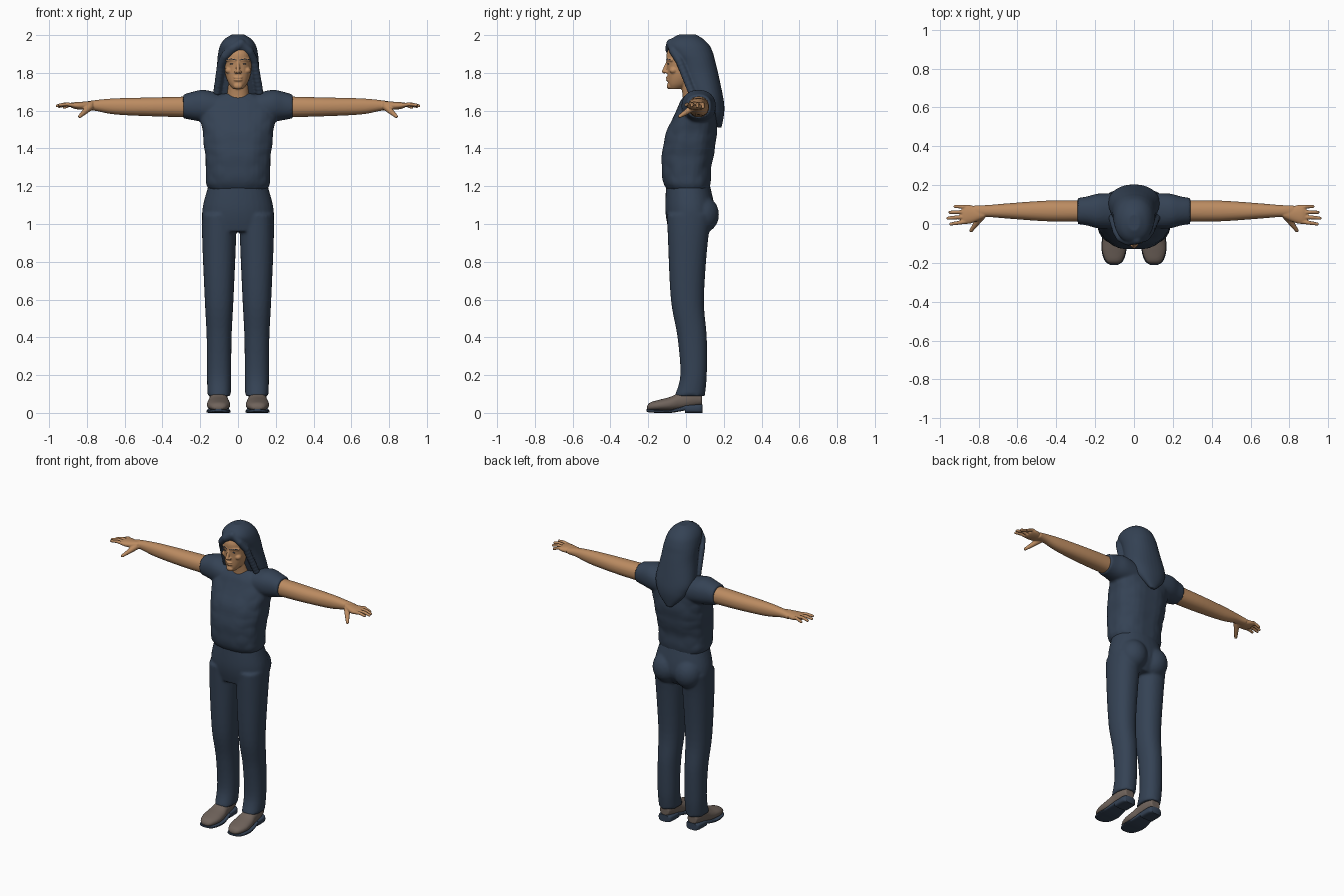
import bpy, bmesh, math
from mathutils import Matrix, Vector

cube = bpy.data.objects.get("Cube")
if cube:
    bpy.data.objects.remove(cube, do_unlink=True)


def material(name, red, green, blue):
    colour = (red, green, blue, 1)
    mat = bpy.data.materials.new(name)
    mat.use_nodes = True
    mat.diffuse_color = colour
    mat.node_tree.nodes["Principled BSDF"].inputs["Base Color"].default_value = colour
    return mat


navy = material("navy_cloth", red=.035, green=.055, blue=.09)
skin = material("warm_skin", red=.5, green=.26, blue=.12)
leather = material("taupe_leather", red=.16, green=.125, blue=.105)


def ring(at, half, low, high):
    """Cross-section: place along the axis, half width, and span in the other direction."""
    return Vector((at, half, low, high))


def blend(before, start, end, after, t):
    """Smooth curve from start to end, shaped by the neighbours on each side."""
    slope_in, slope_out = (end - before) / 2, (after - start) / 2
    ease = t * t * (3 - 2 * t)
    return (start.lerp(end, ease) + slope_in * t * (1 - t) ** 2
            - slope_out * (1 - t) * t ** 2)


def loft(bm, axis, rings, middle=0, power=2.2, fold=0, steps=5, sides=32):
    """Closed skin through the rings, whose width is centred on middle."""
    padded = [rings[0], *rings, rings[-1]]
    dense = [blend(*padded[i:i + 4], s / steps)
             for i in range(len(rings) - 1) for s in range(steps)]
    loops = []
    for at, half, low, high in dense + [rings[-1]]:
        loop = []
        for k in range(sides):
            angle = math.tau * k / sides
            ripple = 1 + fold * math.sin(5 * angle + 22 * at) * math.sin(3 * angle - 31 * at)
            across, along = (math.copysign(abs(wave) ** (2 / power), wave) * ripple
                             for wave in (math.cos(angle), math.sin(angle)))
            co = [middle + across * half, (low + high + along * (high - low)) / 2]
            co.insert("xyz".index(axis), at)
            loop.append(bm.verts.new(co))
        loops.append(loop)
    for first, second in zip(loops, loops[1:]):
        for k in range(sides):
            bm.faces.new((first[k - 1], first[k], second[k], second[k - 1]))
    bm.faces.new(loops[0])
    bm.faces.new(loops[-1])


def ball(bm, centre, radii, detail=3):
    bmesh.ops.create_icosphere(bm, subdivisions=detail, radius=1,
                               matrix=Matrix.Translation(centre) @ Matrix.Diagonal((*radii, 1)))


def stroke(bm, points, start, end, steps=8):
    """Tapering rounded strand along a polyline."""
    total = (len(points) - 1) * steps
    for n in range(total + 1):
        i = min(n // steps, len(points) - 2)
        centre = Vector(points[i]).lerp(Vector(points[i + 1]), n / steps - i)
        ball(bm, centre, [start + (end - start) * n / total] * 3, detail=2)


def finish(name, bm, mat, voxel=0, mirror=True):
    bmesh.ops.recalc_face_normals(bm, faces=bm.faces)
    mesh = bpy.data.meshes.new(name)
    bm.to_mesh(mesh)
    bm.free()
    mesh.materials.append(mat)
    obj = bpy.data.objects.new(name, mesh)
    bpy.context.collection.objects.link(obj)
    if mirror:
        obj.modifiers.new("Mirror", "MIRROR").use_mirror_merge = False
    if voxel:
        fuse = obj.modifiers.new("Fuse", "REMESH")
        fuse.mode, fuse.voxel_size, fuse.use_smooth_shade = "VOXEL", voxel, True
        soften = obj.modifiers.new("Soften", "SMOOTH")
        soften.factor, soften.iterations = .5, 3
    else:
        bpy.ops.object.select_all(action="DESELECT")
        obj.select_set(True)
        bpy.context.view_layer.objects.active = obj
        bpy.ops.object.shade_smooth_by_angle(angle=math.radians(40))


# Trousers: hips, buttocks and mirrored legs fused together
bm = bmesh.new()
loft(bm, "z", [ring(at=1.21, half=.155, low=-.105, high=.125),
               ring(at=1.1, half=.185, low=-.11, high=.15),
               ring(at=1.03, half=.19, low=-.105, high=.15),
               ring(at=.96, half=.18, low=-.09, high=.11)])
ball(bm, (.08, .085, 1.05), (.09, .09, .1))
loft(bm, "z", [ring(at=1.05, half=.09, low=-.1, high=.14),
               ring(at=.9, half=.089, low=-.095, high=.115),
               ring(at=.6, half=.076, low=-.08, high=.095),
               ring(at=.4, half=.066, low=-.045, high=.11),
               ring(at=.2, half=.064, low=-.03, high=.11),
               ring(at=.09, half=.062, low=-.06, high=.1)], middle=.1)
finish("trousers", bm, navy, voxel=.009)

# Shirt: loose torso with short sleeves
bm = bmesh.new()
loft(bm, "z", [ring(at=1.18, half=.15, low=-.1, high=.125),
               ring(at=1.22, half=.17, low=-.12, high=.13),
               ring(at=1.3, half=.17, low=-.13, high=.135),
               ring(at=1.4, half=.18, low=-.125, high=.155),
               ring(at=1.5, half=.19, low=-.1, high=.165),
               ring(at=1.6, half=.2, low=-.05, high=.16),
               ring(at=1.65, half=.17, low=-.03, high=.15),
               ring(at=1.69, half=.09, low=0, high=.13)], power=2.4, fold=.025)
loft(bm, "x", [ring(at=.09, half=.09, low=1.53, high=1.69),
               ring(at=.18, half=.09, low=1.54, high=1.71),
               ring(at=.24, half=.075, low=1.55, high=1.7),
               ring(at=.29, half=.067, low=1.56, high=1.685)], middle=.067)
finish("shirt", bm, navy, voxel=.008)

# Arms, palms, fingers and thumbs
bm = bmesh.new()
loft(bm, "x", [ring(at=.26, half=.055, low=1.565, high=1.675),
               ring(at=.45, half=.053, low=1.57, high=1.67),
               ring(at=.65, half=.039, low=1.58, high=1.665),
               ring(at=.76, half=.03, low=1.6, high=1.655),
               ring(at=.82, half=.03, low=1.605, high=1.645)], middle=.067)
loft(bm, "x", [ring(at=.77, half=.02, low=1.605, high=1.65),
               ring(at=.83, half=.044, low=1.605, high=1.647),
               ring(at=.865, half=.05, low=1.61, high=1.645),
               ring(at=.885, half=.045, low=1.617, high=1.64)], middle=.05)
for i, reach in enumerate((.943, .957, .947, .92)):
    root, tip = .012 + .025 * i, .03 * i
    stroke(bm, [(.865, root, 1.628), (reach - .04, (root + tip) / 2, 1.634),
                (reach, tip, 1.63 - .004 * i)], start=.012, end=.009)
stroke(bm, [(.785, .04, 1.62), (.81, .005, 1.595), (.838, -.033, 1.57)], start=.021, end=.01)
finish("arms", bm, skin, voxel=.004)

# Head and neck with facial features
bm = bmesh.new()
loft(bm, "z", [ring(at=1.714, half=.025, low=-.085, high=-.03),
               ring(at=1.74, half=.047, low=-.095, high=.02),
               ring(at=1.78, half=.064, low=-.098, high=.06),
               ring(at=1.83, half=.073, low=-.1, high=.09),
               ring(at=1.9, half=.075, low=-.103, high=.1),
               ring(at=1.95, half=.06, low=-.075, high=.08)])
loft(bm, "z", [ring(at=1.63, half=.07, low=-.02, high=.11),
               ring(at=1.68, half=.06, low=-.018, high=.1),
               ring(at=1.78, half=.056, low=-.035, high=.08)])
stroke(bm, [(0, -.099, 1.855), (0, -.116, 1.808)], start=.008, end=.012)
ball(bm, (.012, -.106, 1.805), (.009, .01, .008))
ball(bm, (0, -.088, 1.73), (.024, .014, .017))
for height in (1.762, 1.775):
    ball(bm, (0, -.096, height), (.024, .011, .006))
brow = [Vector((.01, -.096, 1.866)), Vector((.035, -.091, 1.871)), Vector((.058, -.076, 1.868))]
stroke(bm, brow, start=.01, end=.008)
ball(bm, (.047, -.066, 1.813), (.022, .022, .018))
finish("head", bm, skin, voxel=.004)

# Eyes and eyebrows
bm = bmesh.new()
ball(bm, (.031, -.092, 1.847), (.011, .005, .004))
stroke(bm, [point + Vector((0, -.006, .002)) for point in brow], start=.0035, end=.003)
finish("eyes_and_brows", bm, navy)

# Long hair, with a side parting and swept locks
bm = bmesh.new()
loft(bm, "z", [ring(at=2.004, half=.03, low=-.035, high=.05),
               ring(at=1.98, half=.07, low=-.078, high=.09),
               ring(at=1.945, half=.095, low=-.1, high=.125),
               ring(at=1.9, half=.106, low=-.08, high=.145),
               ring(at=1.86, half=.11, low=-.05, high=.155),
               ring(at=1.8, half=.115, low=-.03, high=.17),
               ring(at=1.68, half=.132, low=.02, high=.195),
               ring(at=1.62, half=.115, low=.06, high=.203),
               ring(at=1.57, half=.08, low=.12, high=.2),
               ring(at=1.51, half=.02, low=.168, high=.188)])
stroke(bm, [(.015, -.078, 1.955), (-.03, -.086, 1.928), (-.068, -.07, 1.89),
            (-.09, -.035, 1.84), (-.11, .03, 1.7)], start=.027, end=.022)
stroke(bm, [(.025, -.078, 1.95), (.06, -.068, 1.915), (.085, -.036, 1.865),
            (.114, .03, 1.7)], start=.022, end=.022)
finish("hair", bm, navy, voxel=.006, mirror=False)

# Shoe uppers
bm = bmesh.new()
loft(bm, "y", [ring(at=-.207, half=.02, low=.018, high=.035),
               ring(at=-.19, half=.043, low=.012, high=.055),
               ring(at=-.14, half=.061, low=.01, high=.07),
               ring(at=-.08, half=.06, low=.01, high=.086),
               ring(at=-.03, half=.051, low=.014, high=.11),
               ring(at=.03, half=.047, low=.025, high=.125),
               ring(at=.085, half=.034, low=.04, high=.1)], middle=.103)
finish("shoe_uppers", bm, leather, voxel=.006)

# Flat soles and raised heels
bm = bmesh.new()
loft(bm, "y", [ring(at=-.21, half=.021, low=.008, high=.02),
               ring(at=-.19, half=.047, low=.002, high=.018),
               ring(at=-.14, half=.063, low=0, high=.017),
               ring(at=-.08, half=.062, low=0, high=.017),
               ring(at=0, half=.05, low=.014, high=.04)], middle=.103, power=4)
loft(bm, "y", [ring(at=-.005, half=.05, low=0, high=.042),
               ring(at=.07, half=.048, low=0, high=.045),
               ring(at=.088, half=.034, low=0, high=.045)], middle=.103, power=4)
finish("shoe_soles", bm, navy)
